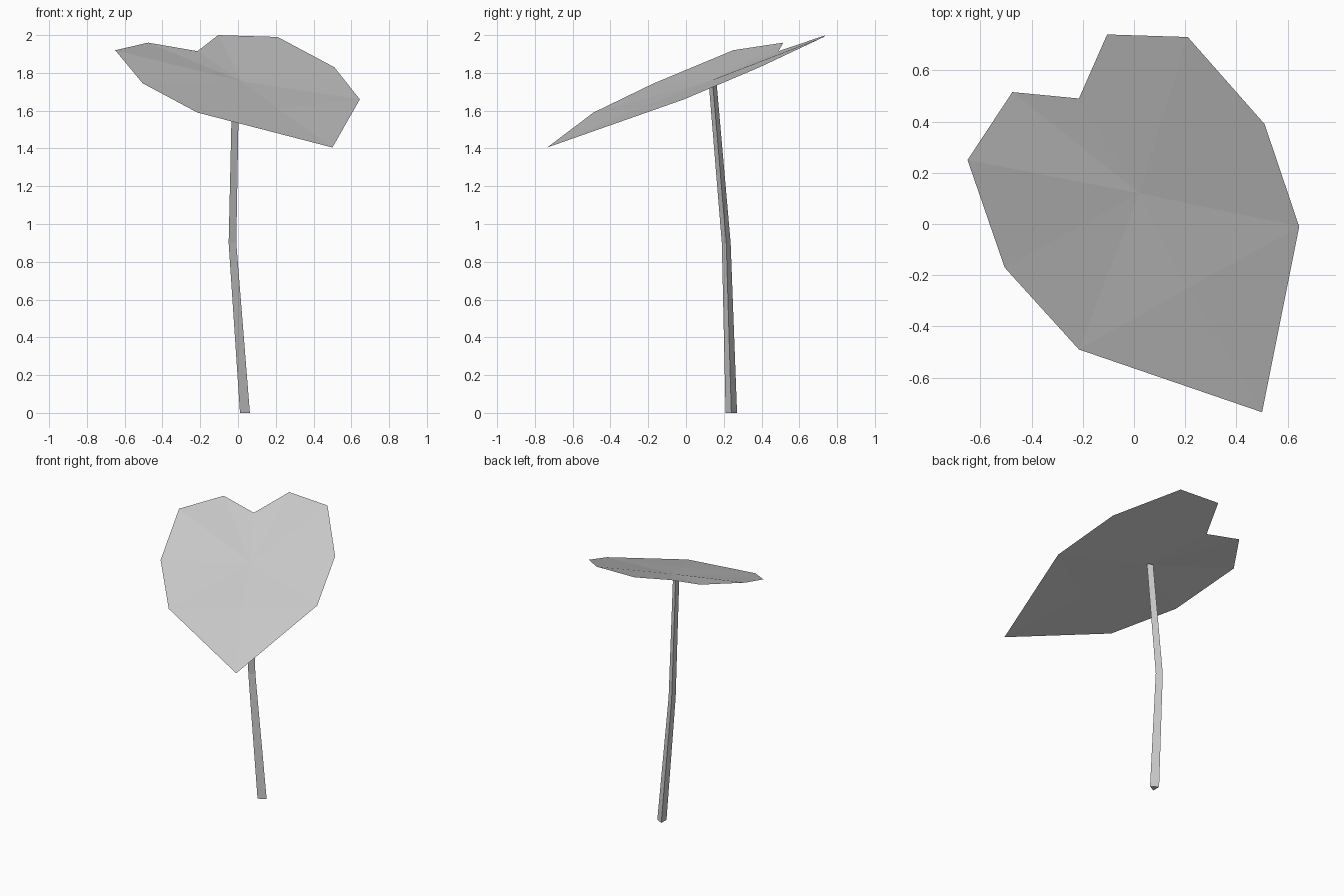
import bpy
import bmesh
from math import cos, sin, tau

cube = bpy.data.objects.get("Cube")
if cube:
    bpy.data.objects.remove(cube, do_unlink=True)

# One flat grey for the whole plant
grey = bpy.data.materials.new("plain_grey")
grey.use_nodes = True
colour = (0.6, 0.6, 0.6, 1)
grey.diffuse_color = colour
grey.node_tree.nodes["Principled BSDF"].inputs["Base Color"].default_value = colour


def add_object(name, bm):
    mesh = bpy.data.meshes.new(name)
    bm.to_mesh(mesh)
    bm.free()
    mesh.materials.append(grey)
    obj = bpy.data.objects.new(name, mesh)
    bpy.context.collection.objects.link(obj)
    return obj


# Leaf: heart-shaped rim, counterclockwise from the tip
rim_points = [
    (0.50, -0.735, 1.405),   # tip
    (0.645, -0.01, 1.66),
    (0.51, 0.39, 1.83),
    (0.21, 0.73, 1.99),
    (-0.105, 0.74, 2.0),
    (-0.215, 0.49, 1.915),   # notch
    (-0.475, 0.515, 1.96),
    (-0.65, 0.25, 1.92),
    (-0.505, -0.17, 1.745),
    (-0.215, -0.49, 1.59),
]
bm = bmesh.new()
rim = [bm.verts.new(p) for p in rim_points]
heart = bm.verts.new((0.02, 0.12, 1.755))    # where the stem joins
midrib = bm.verts.new((0.21, -0.25, 1.612))  # fold towards the tip
tip, right_side, left_side = rim[0], rim[1], rim[-1]
for a, b in zip(rim[1:], rim[2:]):
    bm.faces.new((heart, a, b))
for tri in ((heart, left_side, midrib), (heart, midrib, right_side),
            (midrib, left_side, tip), (midrib, tip, right_side)):
    bm.faces.new(tri)
add_object("leaf", bm)

# Stem: three-sided, bent and tapering
stem_path = [  # x, y, z, radius
    (0.028, 0.24, 0.0, 0.035),
    (-0.036, 0.213, 0.9, 0.027),
    (-0.018, 0.14, 1.76, 0.024),
]
sides = 3
bm = bmesh.new()
rings = [[bm.verts.new((x + r * cos(tau * i / sides), y + r * sin(tau * i / sides), z))
          for i in range(sides)] for x, y, z, r in stem_path]
for low, high in zip(rings, rings[1:]):
    for i in range(sides):
        j = (i + 1) % sides
        bm.faces.new((low[i], low[j], high[j], high[i]))
bm.faces.new(rings[0][::-1])
bm.faces.new(rings[-1])
add_object("stem", bm)
